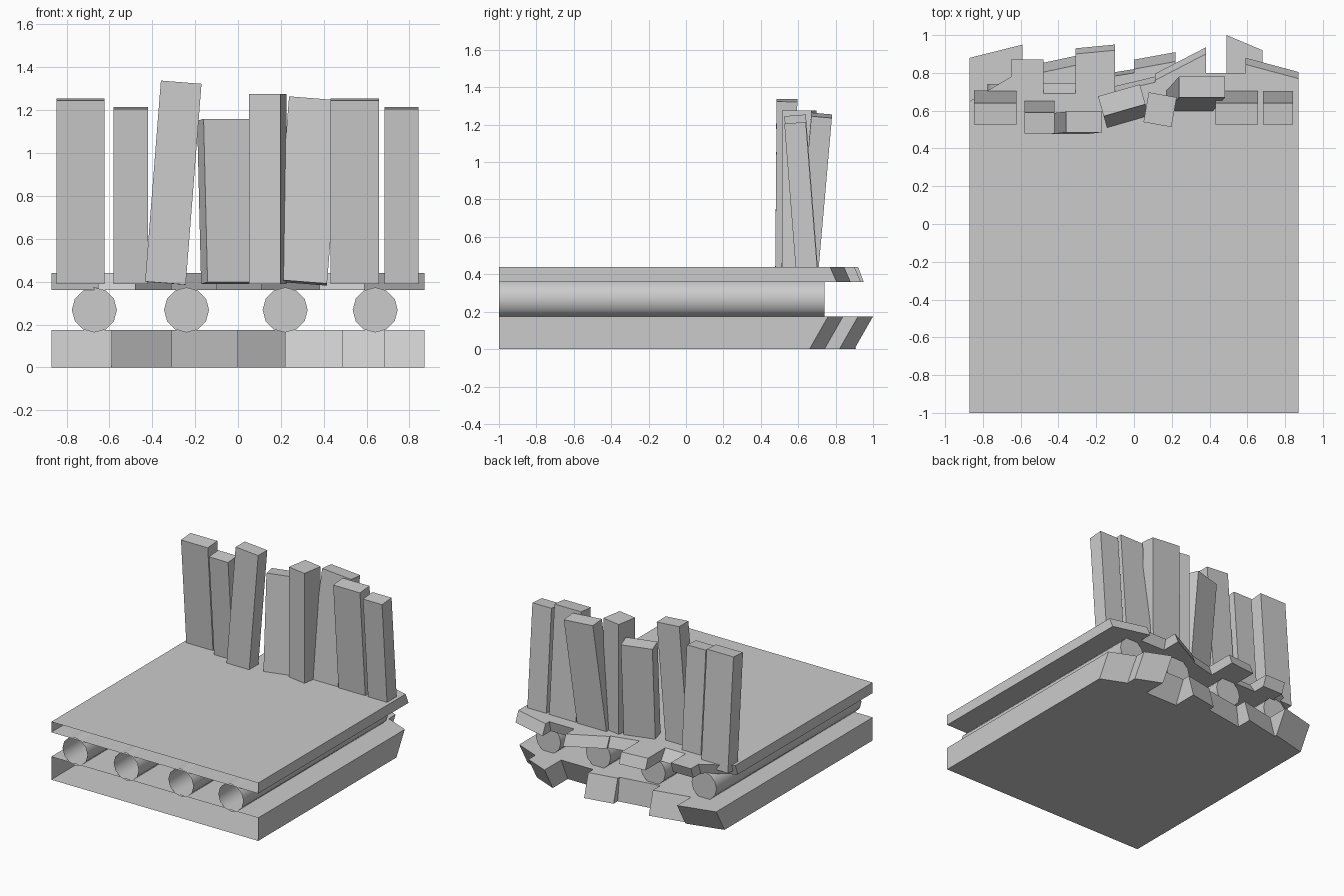
import bpy, bmesh, math
from mathutils import Matrix

if "Cube" in bpy.data.objects:
    bpy.data.objects.remove(bpy.data.objects["Cube"])


def add_object(name, bm):
    bmesh.ops.recalc_face_normals(bm, faces=bm.faces[:])
    me = bpy.data.meshes.new(name)
    bm.to_mesh(me)
    bm.free()
    ob = bpy.data.objects.new(name, me)
    bpy.context.collection.objects.link(ob)
    return ob


def slab(name, z0, z1, segments):
    """Slab with open front and broken back; segment = x0, x1, y0, y1, bottom offset."""
    top, low = [(-0.87, -1)], [(-0.87, -1)]
    for x0, x1, y0, y1, d in segments:
        top += [(x0, y0), (x1, y1)]
        low += [(x0, y0 + d), (x1, y1 + d)]
    top.append((0.87, -1))
    low.append((0.87, -1))
    bm = bmesh.new()
    t = [bm.verts.new((x, y, z1)) for x, y in top]
    b = [bm.verts.new((x, y, z0)) for x, y in low]
    bm.faces.new(t[::-1])
    bm.faces.new(b)
    for i in range(len(t) - 1):
        bm.faces.new((t[i], t[i + 1], b[i + 1], b[i]))
    return add_object(name, bm)


def plank(name, x, y, z, width, thick, lean_y=0, lean_x=0, yaw=0):
    """Plank hung from its top centre down into the upper slab."""
    length = z - 0.39
    bm = bmesh.new()
    bmesh.ops.create_cube(bm, size=1)
    bmesh.ops.scale(bm, vec=(width, thick, length), verts=bm.verts)
    bmesh.ops.translate(bm, vec=(0, 0, -length / 2), verts=bm.verts)
    ob = add_object(name, bm)
    ob.location = (x, y, z)
    ob.rotation_euler = [math.radians(a) for a in (lean_y, lean_x, yaw)]


# Lower and upper slabs with jagged back edges
slab("lower_slab", 0, 0.175, [
    (-0.87, -0.59, 0.88, 0.95, -0.10),
    (-0.59, -0.31, 0.78, 0.84, 0.05),
    (-0.31, 0.00, 0.75, 0.80, 0.02),
    (0.00, 0.22, 0.82, 0.86, 0.05),
    (0.22, 0.49, 0.80, 0.80, -0.08),
    (0.49, 0.68, 1.00, 0.92, -0.10),
    (0.68, 0.87, 0.84, 0.76, -0.10)])
slab("upper_slab", 0.36, 0.44, [
    (-0.87, -0.65, 0.65, 0.78, -0.03),
    (-0.65, -0.48, 0.87, 0.87, -0.03),
    (-0.48, -0.31, 0.69, 0.69, 0.055),
    (-0.31, -0.10, 0.90, 0.92, 0.03),
    (-0.10, 0.11, 0.70, 0.75, 0.03),
    (0.11, 0.38, 0.76, 0.90, 0.035),
    (0.38, 0.59, 0.80, 0.80, -0.02),
    (0.59, 0.87, 0.845, 0.77, 0.035)])

# Rollers between the slabs, open at the front
for i, x in enumerate((-0.67, -0.24, 0.22, 0.64)):
    bm = bmesh.new()
    bmesh.ops.create_cone(bm, cap_ends=True, segments=12, radius1=0.105,
                          radius2=0.105, depth=1.74,
                          matrix=Matrix.Translation((x, -0.13, 0.268))
                          @ Matrix.Rotation(math.pi / 2, 4, 'X'))
    front = [f for f in bm.faces if f.calc_center_median().y < -0.99]
    bmesh.ops.delete(bm, geom=front, context='FACES_ONLY')
    ob = add_object(f"roller_{i + 1}", bm)
    bpy.ops.object.select_all(action='DESELECT')
    ob.select_set(True)
    bpy.context.view_layer.objects.active = ob
    bpy.ops.object.shade_smooth_by_angle(angle=math.radians(40))

# Leaning wall planks, left to right
plank("plank_1", -0.735, 0.583, 1.25, 0.225, 0.115, 4.5)
plank("plank_2", -0.50, 0.535, 1.21, 0.16, 0.11, 4.5)
plank("plank_3", -0.265, 0.54, 1.33, 0.19, 0.11, -0.5, 4.5)
plank("plank_4", -0.065, 0.655, 1.155, 0.23, 0.11, -5, 0, 16)
plank("plank_5", 0.138, 0.605, 1.275, 0.15, 0.16, 0, 0, -10)
plank("plank_6", 0.36, 0.725, 1.25, 0.245, 0.11, -5, 4.5)
plank("plank_7", 0.545, 0.583, 1.25, 0.225, 0.115, 4.5)
plank("plank_8", 0.763, 0.583, 1.21, 0.16, 0.115, 4.5)
